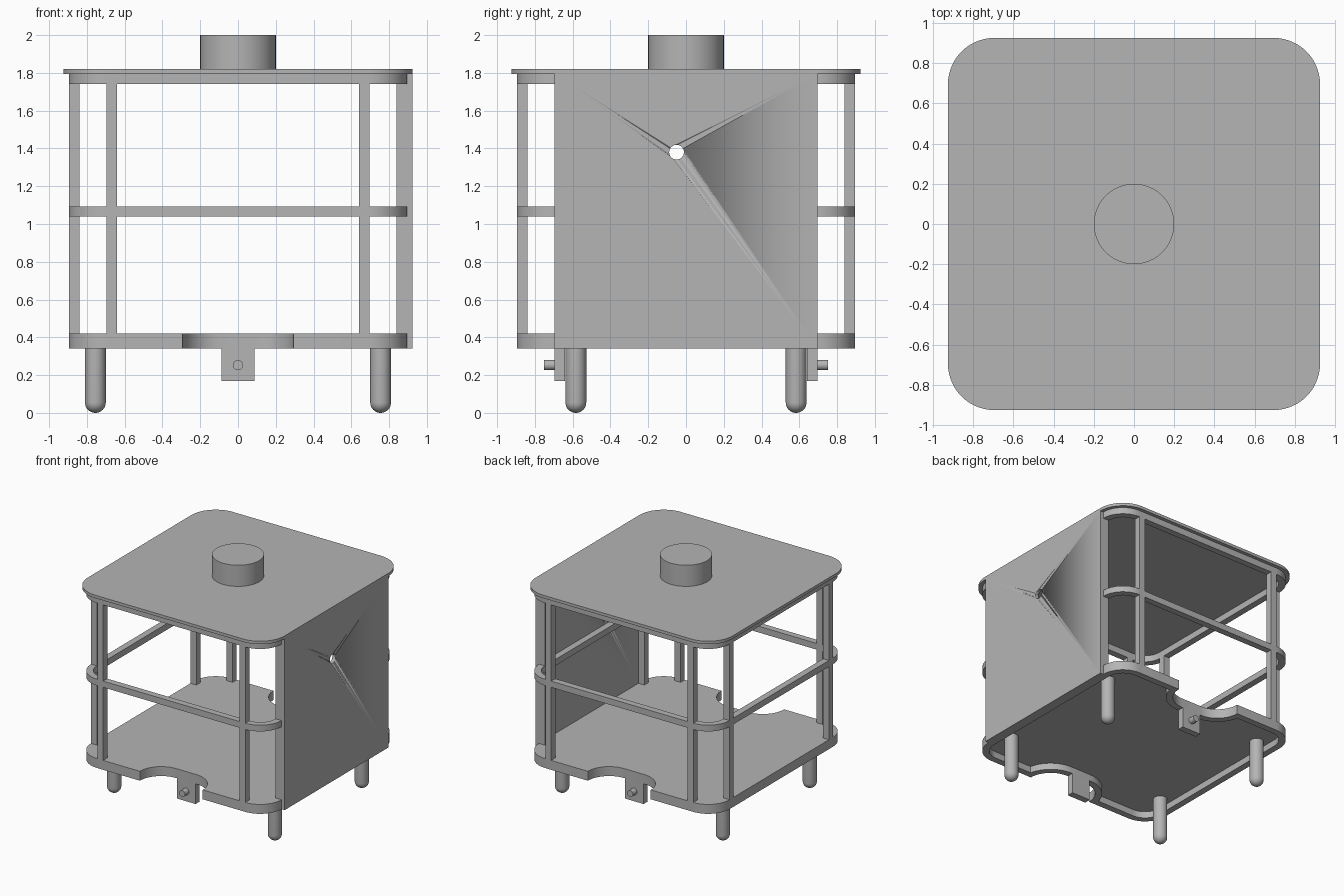
import bpy, bmesh
from math import sin, cos, asin, radians, pi
from mathutils import Matrix, Vector

cube = bpy.data.objects.get("Cube")
if cube:
    bpy.data.objects.remove(cube)

GREY = (0.46, 0.46, 0.46, 1)
grey = bpy.data.materials.new("plain grey")
grey.use_nodes = True
grey.diffuse_color = GREY
grey.node_tree.nodes["Principled BSDF"].inputs["Base Color"].default_value = GREY

HALF, RADIUS, WALL = 0.895, 0.2, 0.055   # frame half width, corner radius, bar width
SLOT = 0.095                             # half length of the flat end of a notch
FLOOR, RIM, DECK = 0.34, 0.395, 0.42     # heights of the base
TOP, LID = 1.795, 1.82


def finish(bm, name):
    bmesh.ops.recalc_face_normals(bm, faces=bm.faces)
    mesh = bpy.data.meshes.new(name)
    bm.to_mesh(mesh)
    bm.free()
    ob = bpy.data.objects.new(name, mesh)
    bpy.context.collection.objects.link(ob)
    mesh.materials.append(grey)
    bpy.ops.object.select_all(action='DESELECT')
    ob.select_set(True)
    bpy.context.view_layer.objects.active = ob
    bpy.ops.object.shade_smooth_by_angle(angle=radians(30))
    return ob


def arc(cx, cy, r, start, end, n=14):
    return [(cx + r * cos(start + (end - start) * i / n),
             cy + r * sin(start + (end - start) * i / n)) for i in range(n + 1)]


def outline(inset=0, notched=False):
    """Rounded square, optionally with a round-cornered notch in front and back."""
    half, c = HALF - inset, HALF - RADIUS
    r = RADIUS - inset
    pts = arc(-c, -c, r, pi, 1.5 * pi)
    if notched:
        R = RADIUS + inset
        a = asin(inset / R)
        pts += arc(-SLOT, -HALF, R, pi - a, pi / 2)
        pts += arc(SLOT, -HALF, R, pi / 2, a)
    pts += arc(c, -c, r, 1.5 * pi, 2 * pi)
    return pts + [(-x, -y) for x, y in pts]


def prism(name, outer, z0, z1, inner=None):
    """Solid plate, or a hollow band when an inner outline is given."""
    bm = bmesh.new()

    def level(pts, z):
        return [bm.verts.new((x, y, z)) for x, y in pts]

    def bridge(a, b):
        for i in range(len(a)):
            j = (i + 1) % len(a)
            bm.faces.new((a[i], a[j], b[j], b[i]))

    low, high = level(outer, z0), level(outer, z1)
    bridge(low, high)
    if inner:
        low_in, high_in = level(inner, z0), level(inner, z1)
        bridge(low_in, high_in)
        bridge(low, low_in)
        bridge(high, high_in)
    else:
        bm.faces.new(low)
        bm.faces.new(high)
    return finish(bm, name)


def box(name, lo, hi):
    lo, hi = Vector(lo), Vector(hi)
    bm = bmesh.new()
    bmesh.ops.create_cube(bm, size=1, matrix=Matrix.Translation((lo + hi) / 2)
                          @ Matrix.Diagonal((*(hi - lo), 1)))
    return finish(bm, name)


def cylinder(name, centre, r, length, axis='Z'):
    turn = {'X': Matrix.Rotation(pi / 2, 4, 'Y'), 'Y': Matrix.Rotation(pi / 2, 4, 'X'),
            'Z': Matrix.Identity(4)}[axis]
    bm = bmesh.new()
    bmesh.ops.create_cone(bm, cap_ends=True, segments=48, radius1=r, radius2=r,
                          depth=length, matrix=Matrix.Translation(centre) @ turn)
    return finish(bm, name)


# Base: notched deck with a rim under its edge
prism("base_deck", outline(notched=True), RIM, DECK)
prism("base_rim", outline(notched=True), FLOOR, RIM, outline(WALL, True))

# Rails, lid and knob
prism("middle_rail", outline(), 1.04, 1.093, outline(WALL))
prism("top_rail", outline(), 1.74, TOP, outline(WALL))
prism("lid", outline(-0.03), TOP, LID)
cylinder("lid_knob", (0, 0, (LID + 2) / 2), 0.2, 2 - LID)

# Side panel with a round hole
panel = box("side_panel", (HALF, -0.695, FLOOR), (0.925, 0.695, TOP))
cutter = cylinder("hole_cutter", (0.91, -0.05, 1.38), 0.039, 0.2, 'X')
cutter.hide_render = True
cut = panel.modifiers.new("hole", 'BOOLEAN')
cut.operation, cut.solver, cut.object = 'DIFFERENCE', 'EXACT', cutter
bpy.context.view_layer.objects.active = panel
bpy.ops.object.modifier_apply(modifier=cut.name)
bpy.data.objects.remove(cutter)

# Uprights (two per side), legs, and the notch tabs with their pins
far, near = HALF - WALL / 2, HALF - RADIUS - WALL / 2
h = WALL / 2
for sx in (-1, 1):
    for sy in (-1, 1):
        for name, x, y in (("end_post", sx * near, sy * far),
                           ("side_post", sx * far, sy * near)):
            box(name, (x - h, y - h, DECK), (x + h, y + h, 1.74))

        # Leg turned from a profile with a rounded foot
        bm = bmesh.new()
        r = 0.055
        path = [(0, 0)] + arc(0, r, r, -pi / 2, 0, 8)[1:] + [(r, RIM)]
        verts = [bm.verts.new((px, 0, pz)) for px, pz in path]
        edges = [bm.edges.new(pair) for pair in zip(verts, verts[1:])]
        bmesh.ops.spin(bm, geom=verts + edges, cent=(0, 0, 0), axis=(0, 0, 1),
                       angle=2 * pi, steps=32)
        bmesh.ops.remove_doubles(bm, verts=bm.verts, dist=1e-4)
        bmesh.ops.translate(bm, verts=bm.verts, vec=(sx * 0.755, sy * 0.583, 0))
        finish(bm, "leg")

for sy in (-1, 1):
    ys = sorted((sy * 0.64, sy * 0.695))
    box("notch_tab", (-0.088, ys[0], 0.168), (0.088, ys[1], FLOOR))
    cylinder("tab_pin", (0, sy * 0.722, 0.253), 0.027, 0.058, 'Y')
